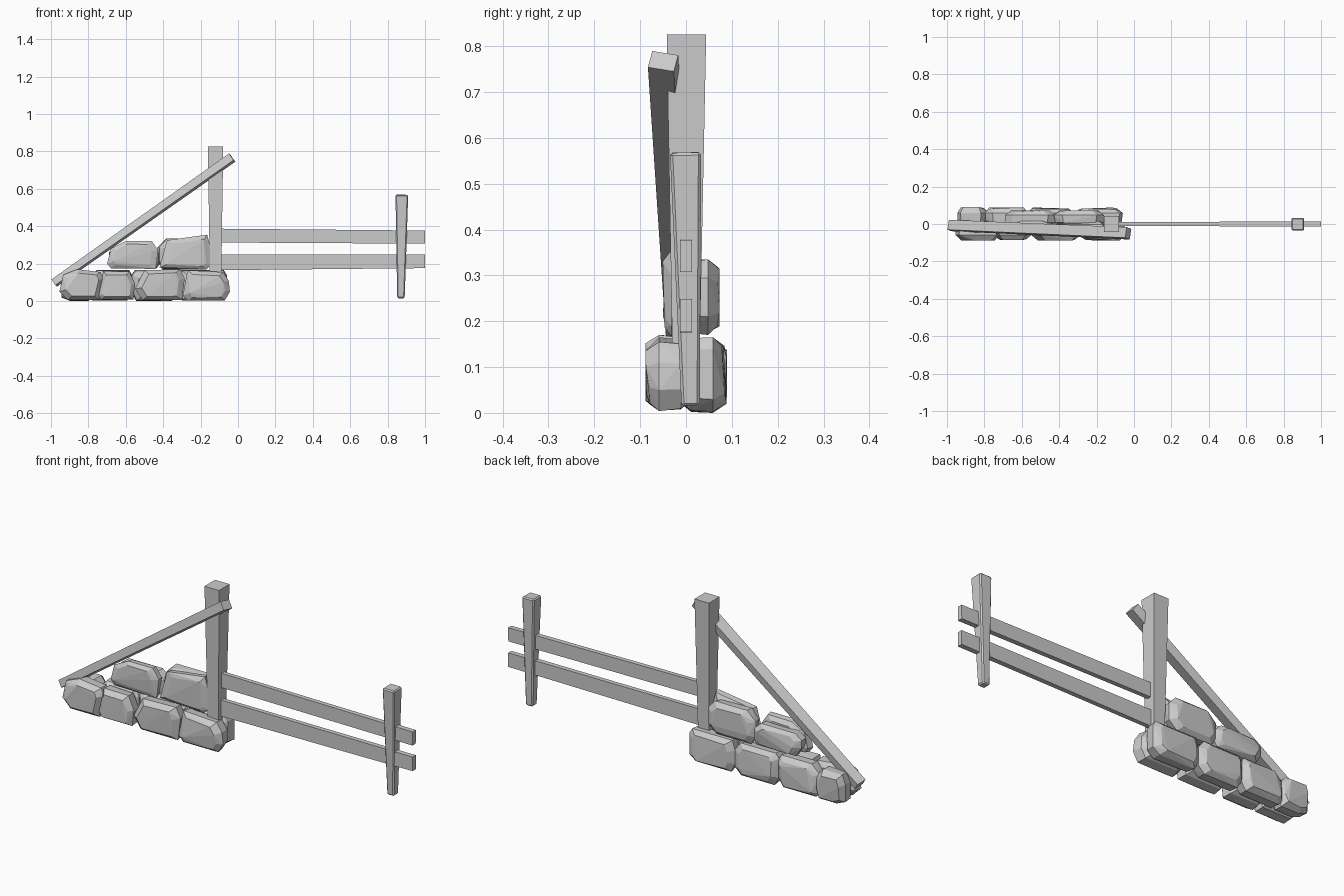
import bpy, bmesh, random
from mathutils import Vector

if "Cube" in bpy.data.objects:
    bpy.data.objects.remove(bpy.data.objects["Cube"])

random.seed(4)


def hull(name, pts):
    bm = bmesh.new()
    for p in pts:
        bm.verts.new(p)
    res = bmesh.ops.convex_hull(bm, input=bm.verts)
    junk = [g for g in res["geom_interior"] if isinstance(g, bmesh.types.BMVert)]
    bmesh.ops.delete(bm, geom=junk, context='VERTS')
    bmesh.ops.dissolve_limit(bm, angle_limit=0.03, verts=bm.verts, edges=bm.edges)
    bmesh.ops.recalc_face_normals(bm, faces=bm.faces)
    me = bpy.data.meshes.new(name)
    bm.to_mesh(me)
    bm.free()
    ob = bpy.data.objects.new(name, me)
    bpy.context.collection.objects.link(ob)
    return ob


def beam(name, a, b, half_a, half_b, up, bevel=0):
    # Tapered beam from a to b; each half is (along up, sideways)
    a, b, up = Vector(a), Vector(b), Vector(up)
    d = (b - a).normalized()
    u = (up - d * up.dot(d)).normalized()
    w = d.cross(u)
    pts = [c + u * h[0] * i + w * h[1] * j
           for c, h in ((a, half_a), (b, half_b)) for i in (-1, 1) for j in (-1, 1)]
    ob = hull(name, pts)
    if bevel:
        m = ob.modifiers.new("worn_edges", 'BEVEL')
        m.width, m.segments = bevel, 1
    return ob


def stone(name, profile, y_out, y_in):
    # Irregular rock: x/z outline, with shrunken outer and inner faces
    cx = sum(p[0] for p in profile) / len(profile)
    cz = sum(p[1] for p in profile) / len(profile)
    pts = []
    for t, s in ((0, 0.78), (0.3, 1.0), (0.75, 0.98), (1, 0.7)):
        y = y_out + (y_in - y_out) * t
        for x, z in profile:
            k = s * random.uniform(0.94, 1.0) if s < 1 else 1
            lean = 0.012 * random.random() if t == 0 else 0
            yy = y + (lean if y_in > y_out else -lean)
            pts.append((cx + (x - cx) * k, yy, cz + (z - cz) * k))
    return hull(name, pts)


def outline(x0, x1, z0, z1):
    # Box outline with randomly cut corners
    r = lambda: random.uniform(0.015, 0.05)
    return [(x0 + r(), z0), (x1 - r(), z0), (x1, z0 + r()), (x1, z1 - r()),
            (x1 - r(), z1), (x0 + r(), z1), (x0, z1 - r()), (x0, z0 + r())]


# Posts
beam("main_post", (-0.12, 0, 0.09), (-0.12, 0.001, 0.825),
     (0.030, 0.029), (0.041, 0.043), (1, 0, 0))
beam("end_post", (0.871, 0.01, 0.015), (0.876, -0.001, 0.568),
     (0.020, 0.020), (0.034, 0.034), (1, 0, 0), 0.006)

# Rails
beam("upper_rail", (-0.12, 0, 0.35), (1, 0, 0.342), (0.037, 0.011), (0.035, 0.013), (0, 0, 1))
beam("lower_rail", (-0.12, 0, 0.207), (1, 0, 0.212), (0.042, 0.011), (0.036, 0.013), (0, 0, 1))

# Diagonal brace
beam("brace", (-0.983, -0.008, 0.096), (-0.031, -0.05, 0.767),
     (0.019, 0.027), (0.022, 0.029), (-0.57, 0.22, 0.82))

# Front stones
front = [
    [(-.955, .05), (-.91, .005), (-.745, .005), (-.735, .07), (-.72, .12), (-.735, .155), (-.86, .17), (-.935, .14)],
    [(-.75, .03), (-.73, .008), (-.56, .008), (-.55, .09), (-.58, .158), (-.72, .16)],
    [(-.55, .065), (-.51, .005), (-.30, .005), (-.285, .12), (-.31, .17), (-.50, .165)],
    [(-.295, .03), (-.27, .004), (-.07, .004), (-.043, .05), (-.05, .11), (-.08, .155), (-.27, .165)],
    [(-.70, .20), (-.68, .175), (-.44, .172), (-.427, .27), (-.46, .32), (-.60, .32), (-.68, .28)],
    [(-.42, .18), (-.17, .168), (-.15, .19), (-.15, .30), (-.165, .355), (-.38, .325)],
]
for i, prof in enumerate(front):
    stone(f"front_stone_{i + 1}", prof, -0.09 if i < 4 else -0.052, 0.015)

# Back stones
back = [(-.945, -.78, 0, .155), (-.80, -.565, .003, .165), (-.57, -.32, 0, .165),
        (-.32, -.06, .003, .165), (-.69, -.42, .175, .29), (-.43, -.16, .17, .335)]
for i, box in enumerate(back):
    stone(f"back_stone_{i + 1}", outline(*box), 0.09 if i < 4 else 0.075, -0.015)
